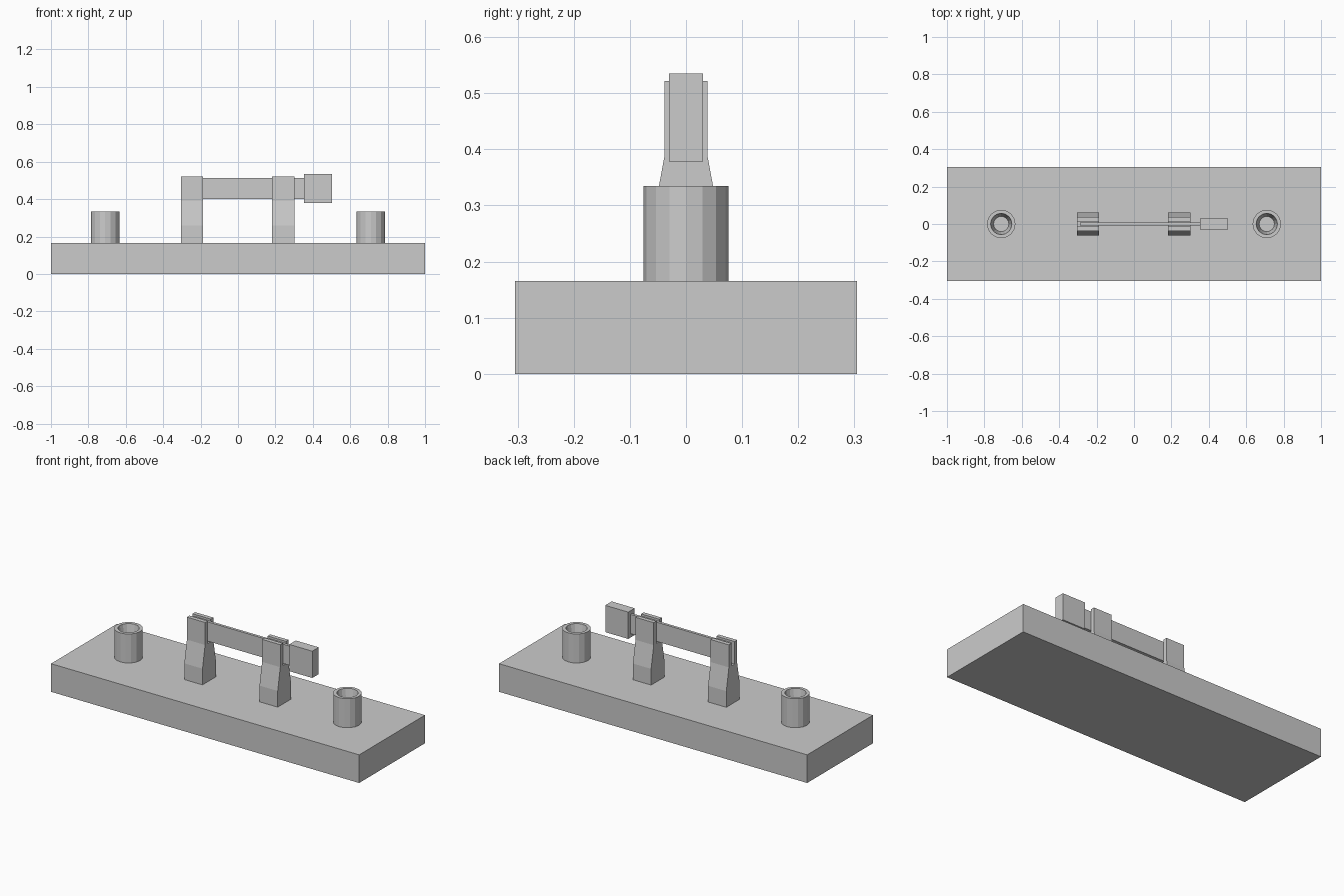
import bpy, bmesh, math

if "Cube" in bpy.data.objects:
    bpy.data.objects.remove(bpy.data.objects["Cube"])


def make_object(name, bm):
    bmesh.ops.recalc_face_normals(bm, faces=bm.faces)
    mesh = bpy.data.meshes.new(name)
    bm.to_mesh(mesh)
    bm.free()
    obj = bpy.data.objects.new(name, mesh)
    bpy.context.collection.objects.link(obj)
    return obj


def box(name, x, y, z):
    bm = bmesh.new()
    bmesh.ops.create_cube(bm, size=1)
    for v in bm.verts:
        v.co = [lo + (c + 0.5) * (hi - lo) for c, (lo, hi) in zip(v.co, (x, y, z))]
    return make_object(name, bm)


def extruded_yz(name, profile, x0, x1):
    bm = bmesh.new()
    face = bm.faces.new([bm.verts.new((x0, y, z)) for y, z in profile])
    ext = bmesh.ops.extrude_face_region(bm, geom=[face])
    verts = [g for g in ext["geom"] if isinstance(g, bmesh.types.BMVert)]
    bmesh.ops.translate(bm, verts=verts, vec=(x1 - x0, 0, 0))
    if not face.is_valid or len(bm.faces) < len(profile) + 2:
        bm.faces.new([v for v in bm.verts if abs(v.co.x - x0) < 1e-6])
    return make_object(name, bm)


def lathe(name, cx, profile, sides=16):
    bm = bmesh.new()
    rings = []
    for r, z in profile:
        rings.append([bm.verts.new((cx + r * math.cos(2 * math.pi * i / sides),
                                    r * math.sin(2 * math.pi * i / sides), z))
                      for i in range(sides)])
    for a, b in zip(rings, rings[1:]):
        for i in range(sides):
            j = (i + 1) % sides
            bm.faces.new((a[i], a[j], b[j], b[i]))
    bm.faces.new(rings[0])
    bm.faces.new(rings[-1])
    return make_object(name, bm)


# Base slab
box("base", (-1, 1), (-0.305, 0.305), (0, 0.165))

# Hollow terminal posts with a tapered socket
for side, cx in (("left", -0.71), ("right", 0.71)):
    lathe(side + "_terminal", cx,
          [(0.076, 0.165), (0.076, 0.335), (0.057, 0.335), (0.041, 0.25)])

# Slotted contact clips, profile mirrored about y = 0
half = [(0.062, 0.165), (0.062, 0.26), (0.038, 0.39), (0.038, 0.522),
        (0.014, 0.522), (0.014, 0.39)]
clip = half + [(-y, z) for y, z in reversed(half)]
extruded_yz("hinge_clip", clip, -0.305, -0.187)
extruded_yz("contact_clip", clip, 0.183, 0.301)

# Blade and its handle
box("blade", (-0.29, 0.36), (-0.008, 0.008), (0.40, 0.513))
box("handle", (0.354, 0.503), (-0.03, 0.03), (0.378, 0.535))
